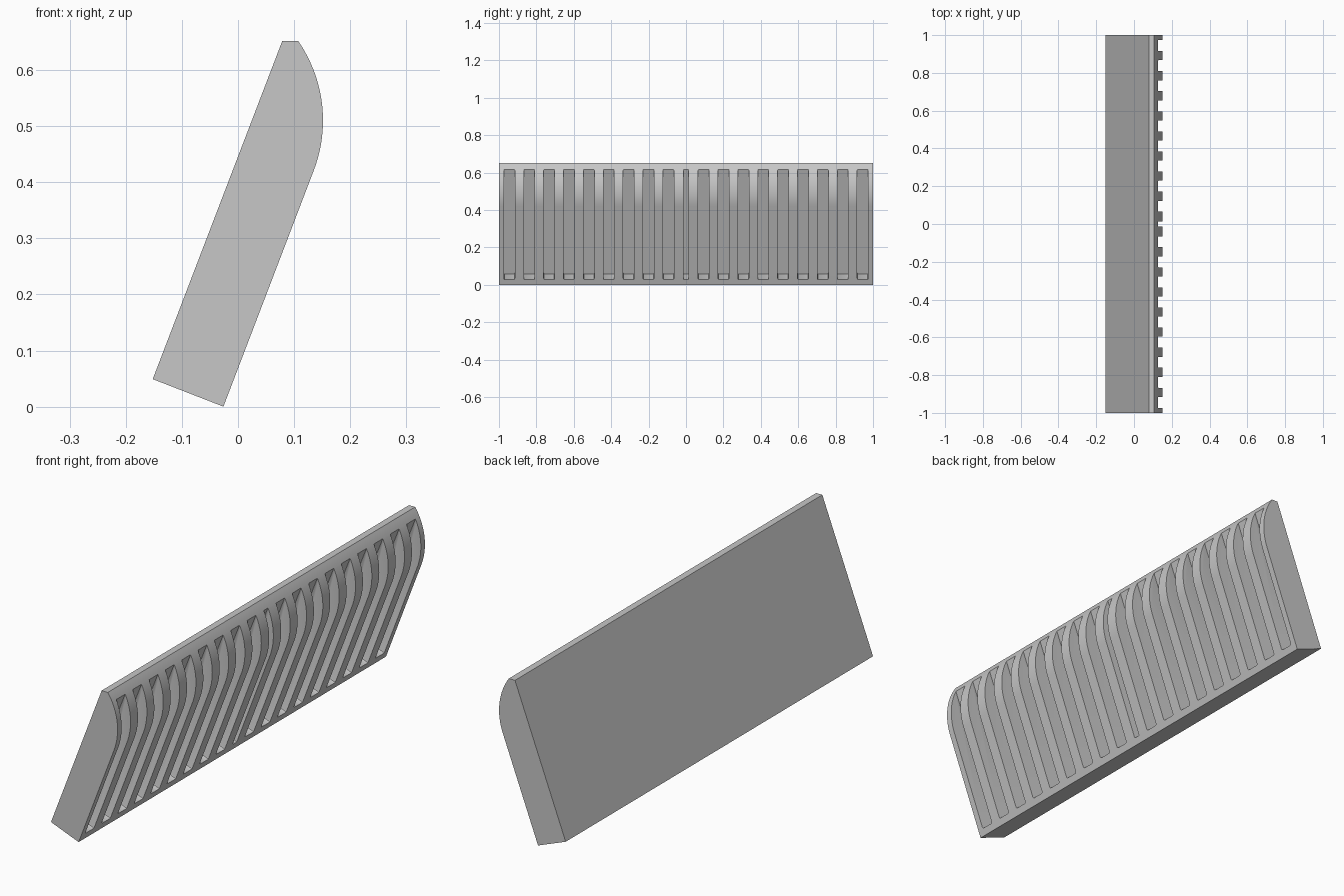
import bpy, bmesh, math
from mathutils import Vector

if "Cube" in bpy.data.objects:
    bpy.data.objects.remove(bpy.data.objects["Cube"], do_unlink=True)

grey = bpy.data.materials.new("light grey")
grey.use_nodes = True
color = (0.57, 0.57, 0.57, 1)
grey.diffuse_color = color
grey.node_tree.nodes["Principled BSDF"].inputs["Base Color"].default_value = color


def make_object(name, bm):
    bmesh.ops.recalc_face_normals(bm, faces=bm.faces)
    mesh = bpy.data.meshes.new(name)
    bm.to_mesh(mesh)
    bm.free()
    mesh.materials.append(grey)
    ob = bpy.data.objects.new(name, mesh)
    bpy.context.collection.objects.link(ob)
    return ob


# Leaning panel: side profile with a rounded upper outer face, extruded along y
lean = math.radians(21.2)
radius, cx, cz = 0.249, -0.0975, 0.51
arc_end = math.asin((0.652 - cz) / radius)
steps = 24
profile = [(0.079, 0.652), (-0.152, 0.049), (-0.026, 0)]
for i in range(steps + 1):
    a = -lean + (arc_end + lean) * i / steps
    profile.append((cx + radius * math.cos(a), cz + radius * math.sin(a)))

bm = bmesh.new()
side = bm.faces.new([bm.verts.new((x, -1, z)) for x, z in profile])
ext = bmesh.ops.extrude_face_region(bm, geom=[side])
bmesh.ops.translate(bm, vec=(0, 2, 0),
                    verts=[v for v in ext["geom"] if isinstance(v, bmesh.types.BMVert)])
panel = make_object("slotted_panel", bm)

# Slot cutters: boxes with eased corners, sunk square to the leaning face
base = Vector((-0.026, 0, 0))
up = Vector((math.sin(lean), 0, math.cos(lean)))
out = Vector((math.cos(lean), 0, -math.sin(lean)))
depth, start, end = 0.081, 0.03, 0.634


def add_slot(bm, y, width, corner):
    box = bmesh.ops.create_cube(bm, size=1)["verts"]
    for v in box:
        s = end if v.co.z > 0 else start
        d = 0.1 if v.co.x > 0 else -depth
        v.co = base + up * s + out * d + Vector((0, y + v.co.y * width, 0))
    edges = {e for v in box for e in v.link_edges
             if abs((e.verts[0].co - e.verts[1].co).normalized().dot(out)) > 0.99}
    bmesh.ops.bevel(bm, geom=list(edges), offset=corner, segments=2,
                    profile=0.5, affect='EDGES')


bm = bmesh.new()
add_slot(bm, 0, 0.027, 0.004)
for i in range(9):
    for sign in (-1, 1):
        add_slot(bm, sign * (0.094 + 0.1063 * i), 0.058, 0.006)
cutter = make_object("slot_cutter", bm)
cutter.hide_render = True

# Cut the slots, then smooth only the rounded surfaces
cut = panel.modifiers.new("slots", 'BOOLEAN')
cut.operation = 'DIFFERENCE'
cut.solver = 'EXACT'
cut.object = cutter
bpy.ops.object.select_all(action='DESELECT')
panel.select_set(True)
bpy.context.view_layer.objects.active = panel
bpy.ops.object.modifier_apply(modifier=cut.name)
bpy.data.objects.remove(cutter, do_unlink=True)
bpy.ops.object.shade_smooth_by_angle(angle=math.radians(25))
